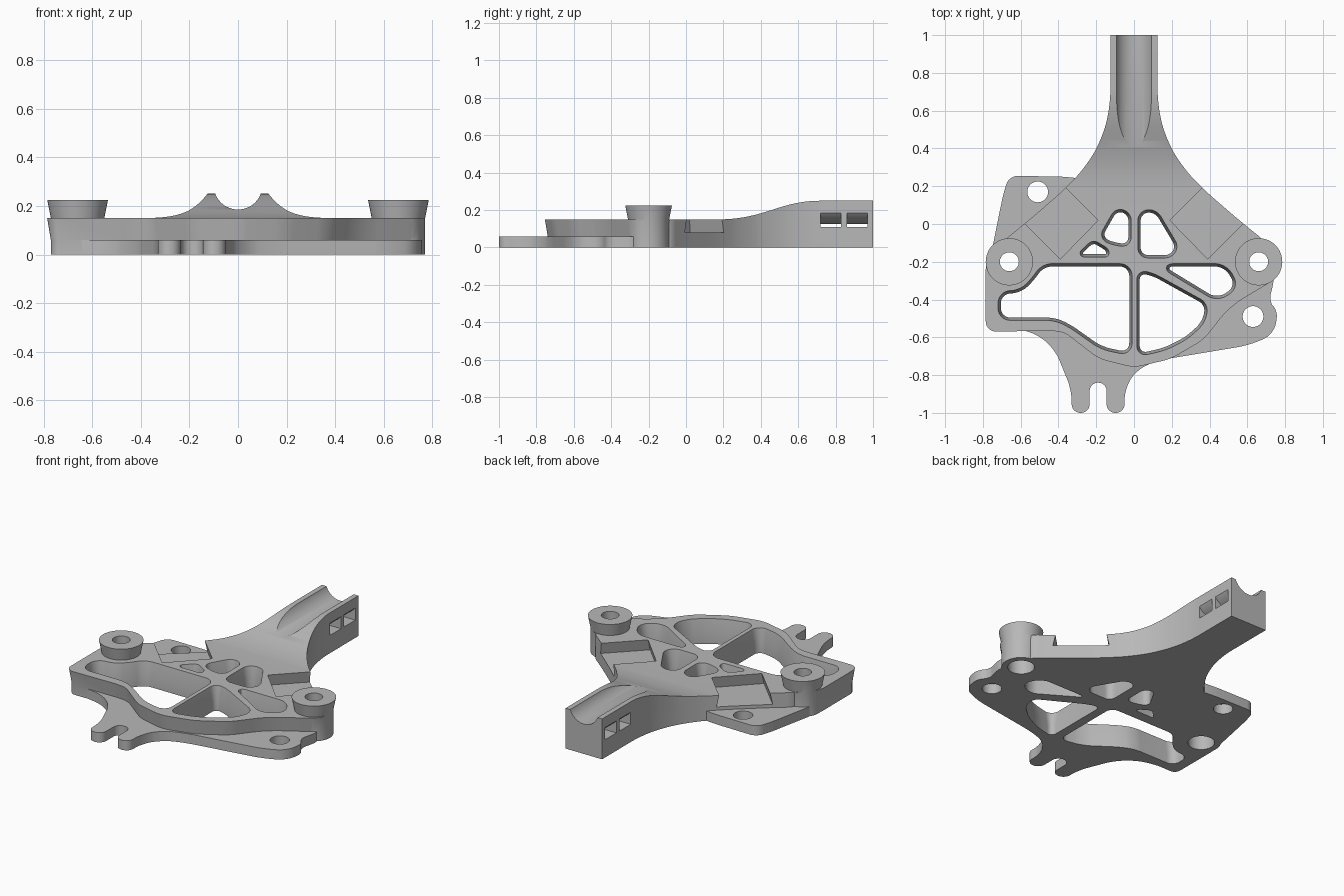
import bpy, bmesh, math
from mathutils import Vector
from mathutils.geometry import interpolate_bezier

cube = bpy.data.objects.get("Cube")
if cube:
    bpy.data.objects.remove(cube, do_unlink=True)

metal = bpy.data.materials.new("matte grey")
metal.use_nodes = True
grey = (0.48, 0.48, 0.48, 1)
metal.diffuse_color = grey
metal.node_tree.nodes["Principled BSDF"].inputs["Base Color"].default_value = grey

THIN, DECK, DRAFT = 0.06, 0.15, 0.015
PLAN = lambda u, v, w: (u, v, w)
SIDE = lambda u, v, w: (w, u, v)
END = lambda u, v, w: (u, w, v)


def rounded(points, reach):
    """Closed outline with every corner rounded, limited by the edge lengths."""
    pts = [Vector((x, y, 0)) for x, y in points]
    result = []
    for i, corner in enumerate(pts):
        before, after = pts[i - 1] - corner, pts[(i + 1) % len(pts)] - corner
        t = min(reach, before.length * 0.49, after.length * 0.49)
        a, b = corner + before.normalized() * t, corner + after.normalized() * t
        result += interpolate_bezier(a, a.lerp(corner, 0.56), b.lerp(corner, 0.56), b, 8)
    return [(p.x, p.y) for p in result]


def circle(x, y, radius, count=48):
    angles = [math.tau * i / count for i in range(count)]
    return [(x + radius * math.cos(a), y + radius * math.sin(a)) for a in angles]


def grow(points, amount):
    """Offset an outline outward."""
    pts = [Vector(p) for p in points]
    area = sum(pts[i - 1].cross(p) for i, p in enumerate(pts))
    sign = math.copysign(amount, area)
    result = []
    for i, p in enumerate(pts):
        n = (p - pts[i - 1]).normalized() + (pts[(i + 1) % len(pts)] - p).normalized()
        n.normalize()
        scale = 1 / max(0.5, n.dot((p - pts[i - 1]).normalized()))
        result.append((p.x + n.y * sign * scale, p.y - n.x * sign * scale))
    return result


def loft(name, outline, rings, axes=PLAN):
    """Stack offset copies of an outline; rings are (height, offset)."""
    bm = bmesh.new()
    loops = []
    for height, offset in rings:
        shape = grow(outline, offset) if offset else outline
        loops.append([bm.verts.new(axes(u, v, height)) for u, v in shape])
    count = len(outline)
    for low, high in zip(loops, loops[1:]):
        for i in range(count):
            j = (i + 1) % count
            bm.faces.new((low[i], low[j], high[j], high[i]))
    bm.faces.new(loops[0])
    bm.faces.new(loops[-1])
    bmesh.ops.recalc_face_normals(bm, faces=bm.faces)
    mesh = bpy.data.meshes.new(name)
    bm.to_mesh(mesh)
    bm.free()
    mesh.materials.append(metal)
    obj = bpy.data.objects.new(name, mesh)
    bpy.context.collection.objects.link(obj)
    return obj


def combine(target, tool, operation):
    bpy.context.view_layer.objects.active = target
    mod = target.modifiers.new(operation, "BOOLEAN")
    mod.operation, mod.object, mod.solver = operation, tool, "EXACT"
    bpy.ops.object.modifier_apply(modifier=mod.name)
    bpy.data.objects.remove(tool, do_unlink=True)


def cut(target, outline, rings, axes=PLAN):
    combine(target, loft("cutter", outline, rings, axes), "DIFFERENCE")


# Flared deck and arm, trimmed by a rising side profile
flare = [(0.6, -0.22), (0.72, -0.11), (0.58, 0), (0.36, 0.19), (0.25, 0.31),
         (0.17, 0.45), (0.125, 0.62), (0.125, 1.2)]
flare += [(-x, y) for x, y in reversed(flare)]
bracket = loft("bracket", rounded(flare, 0.1), [(0, 0), (0.3, 0)])
rise = interpolate_bezier(Vector((0.17, DECK)), Vector((0.42, DECK)),
                          Vector((0.5, 0.25)), Vector((0.72, 0.25)), 24)
trim = [(-2, DECK)] + [tuple(p)[:2] for p in rise]
trim += [(1, 0.25), (1, -0.1), (1.4, -0.1), (1.4, 0.5), (-2, 0.5)]
cut(bracket, trim, [(-1, 0), (1, 0)], SIDE)

# Half-round trough along the arm
cut(bracket, circle(0, 0.285, 0.1, 64), [(0.2, 0), (1.2, 0)], END)

# Strap slots that pass beneath the trough
arch = [(x / 100, 0.285 - math.sqrt(0.16 ** 2 - (x / 100) ** 2)) for x in range(-14, 15)]
for start in (0.72, 0.86):
    cut(bracket, arch + [(0.14, 0.11), (-0.14, 0.11)],
        [(start, 0), (start + 0.11, 0)], END)

# Raised frame with drafted sides
frame = [(0.7, -0.1), (0.76, -0.19), (0.74, -0.28), (0.54, -0.4), (0.47, -0.46),
         (0.36, -0.6), (0.19, -0.7), (0, -0.745), (-0.18, -0.7), (-0.36, -0.56),
         (-0.43, -0.55), (-0.77, -0.555), (-0.77, -0.2), (-0.7, -0.1)]
combine(bracket, loft("frame", rounded(frame, 0.04),
                      [(0, 0), (THIN, 0), (DECK, -DRAFT)]), "UNION")

# Thin base plate with ears and a forked foot
plate = [(0.5, -0.15), (0.755, -0.24), (0.715, -0.41), (0.76, -0.46), (0.745, -0.58),
         (0.62, -0.64), (0.14, -0.72), (0.02, -0.765), (-0.05, -0.87), (-0.05, -1),
         (-0.145, -1), (-0.145, -0.84), (-0.235, -0.84), (-0.235, -1), (-0.33, -1),
         (-0.33, -0.88), (-0.42, -0.66), (-0.52, -0.58), (-0.62, -0.555),
         (-0.765, -0.54), (-0.765, -0.2), (-0.69, 0.17), (-0.66, 0.255),
         (-0.31, 0.25), (-0.1, 0.2)]
combine(bracket, loft("plate", rounded(plate, 0.1), [(0, 0), (THIN, 0)]), "UNION")

# Tapered bosses
for side in (-1, 1):
    combine(bracket, loft("boss", circle(side * 0.66, -0.2, 0.11),
                          [(0, 0), (DECK, 0), (0.225, -DRAFT)]), "UNION")

# Diagonal pockets beside the arm
pocket = [(0.19, 0.02), (0.39, -0.185), (0.76, 0.185), (0.56, 0.39)]
for side in (-1, 1):
    cut(bracket, [(side * x, y) for x, y in pocket],
        [(0.08, -DRAFT), (DECK, 0), (DECK + DRAFT, 0)])

# Lightening windows, drafted open toward the top
windows = {
    "wide": ([(-0.48, -0.225), (-0.025, -0.225), (-0.025, -0.68), (-0.17, -0.65),
              (-0.34, -0.53), (-0.42, -0.495), (-0.705, -0.495), (-0.705, -0.37),
              (-0.6, -0.365), (-0.53, -0.3)], 0.05),
    "fan": ([(0.03, -0.26), (0.1, -0.275), (0.38, -0.43), (0.36, -0.52),
             (0.27, -0.6), (0.16, -0.655), (0.03, -0.685)], 0.04),
    "wing": ([(0.16, -0.225), (0.48, -0.225), (0.54, -0.33), (0.44, -0.395)], 0.05),
    "left eye": ([(-0.09, 0.07), (-0.03, 0.05), (-0.03, -0.105), (-0.1, -0.1),
                  (-0.17, -0.07)], 0.05),
    "right eye": ([(0.035, 0.055), (0.11, 0.065), (0.22, -0.12), (0.19, -0.165),
                   (0.035, -0.165)], 0.04),
    "notch": ([(-0.28, -0.16), (-0.215, -0.1), (-0.15, -0.14), (-0.145, -0.16)], 0.02),
}
for corners, reach in windows.values():
    cut(bracket, rounded(corners, reach),
        [(-0.1, 0), (THIN, 0), (DECK, DRAFT), (0.3, DRAFT)])

# Ear holes, boss bores and their wider undersides
for x, y in ((-0.51, 0.17), (0.63, -0.49)):
    cut(bracket, circle(x, y, 0.055), [(-0.1, 0), (0.3, 0)])
for side in (-1, 1):
    cut(bracket, circle(side * 0.66, -0.2, 0.05), [(-0.1, 0), (0.4, 0)])
    cut(bracket, circle(side * 0.66, -0.2, 0.075), [(-0.1, 0), (0.1, 0)])

# Smooth curves, crisp edges
bpy.ops.object.select_all(action="DESELECT")
bracket.select_set(True)
bpy.context.view_layer.objects.active = bracket
bpy.ops.object.shade_smooth_by_angle(angle=math.radians(30))
